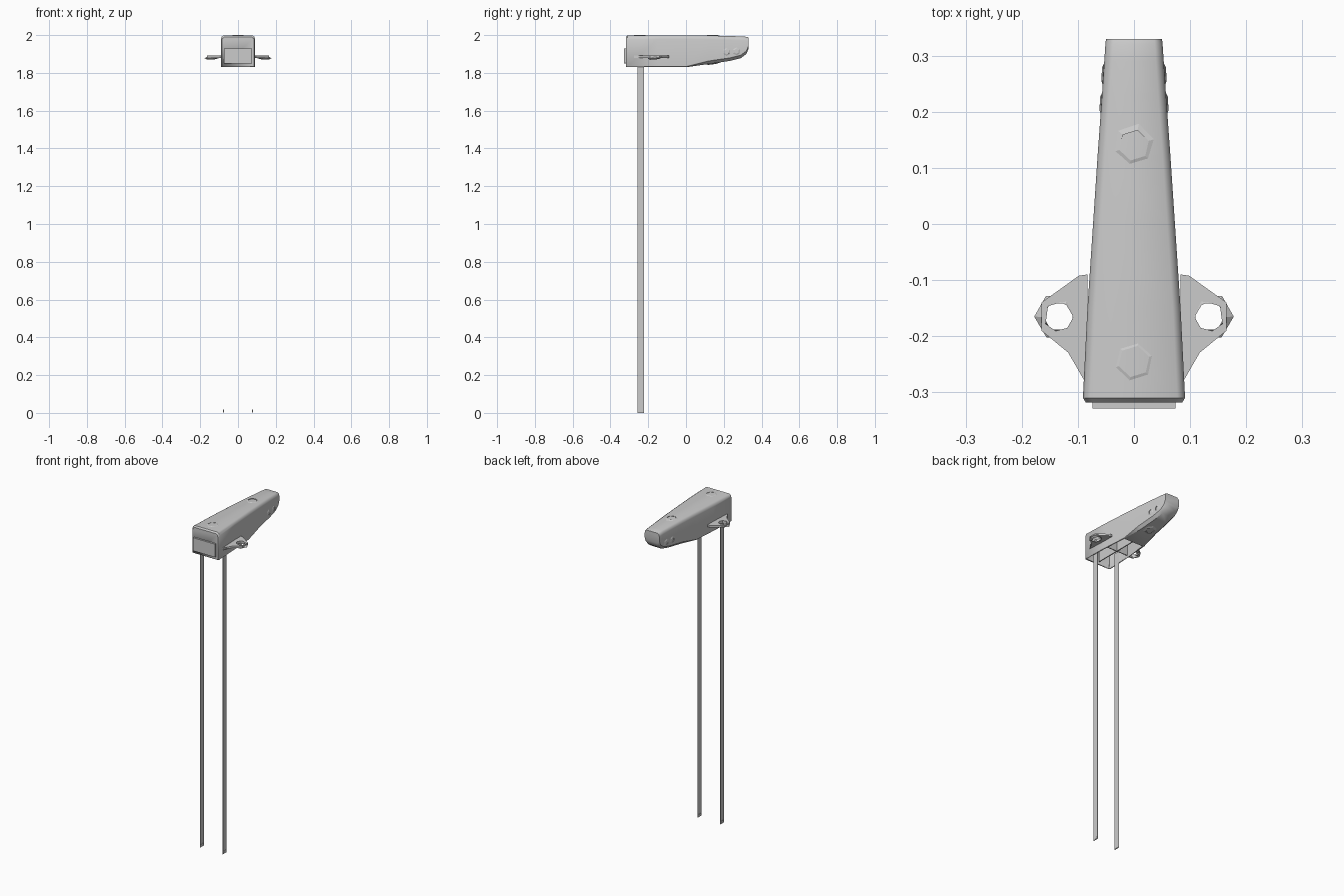
import bpy, bmesh
from math import pi, cos, sin
from mathutils import Vector

if "Cube" in bpy.data.objects:
    bpy.data.objects.remove(bpy.data.objects["Cube"])


def make(name, bm, smooth=False):
    bmesh.ops.recalc_face_normals(bm, faces=bm.faces)
    me = bpy.data.meshes.new(name)
    bm.to_mesh(me)
    bm.free()
    ob = bpy.data.objects.new(name, me)
    bpy.context.collection.objects.link(ob)
    if smooth:
        bpy.ops.object.select_all(action='DESELECT')
        ob.select_set(True)
        bpy.context.view_layer.objects.active = ob
        bpy.ops.object.shade_smooth_by_angle(angle=0.7)
    return ob


def box(name, lo, hi):
    bm = bmesh.new()
    bmesh.ops.create_cube(bm, size=1)
    lo, hi = Vector(lo), Vector(hi)
    for v in bm.verts:
        v.co = Vector([(lo[i] + hi[i]) / 2 + v.co[i] * (hi[i] - lo[i]) for i in range(3)])
    return make(name, bm)


def ring(name, loc, major, minor, rot=(0, 0, 0), squash=1.0):
    # low-poly grommet: six sides around, triangular tube
    bpy.ops.mesh.primitive_torus_add(major_segments=6, minor_segments=3, location=loc,
                                     rotation=rot, major_radius=major, minor_radius=minor)
    ob = bpy.context.object
    ob.name = name
    ob.scale.z = squash
    return ob


def half_width(y):
    return 0.09 - 0.04 * (y + 0.3) / 0.63


# Hollow tapered housing, lofted front to back; the front half is open below
sections = [(-0.318, 0.086, 1.832, 1.990), (-0.31, 0.091, 1.83, 1.998),
            (-0.15, 0.083, 1.83, 1.999), (0.0, 0.073, 1.83, 1.999),
            (0.12, 0.065, 1.847, 1.998), (0.23, 0.057, 1.863, 1.995),
            (0.29, 0.053, 1.878, 1.993), (0.32, 0.051, 1.90, 1.991),
            (0.33, 0.050, 1.925, 1.988)]
bm = bmesh.new()
rows = []
for y, w, zb, zt in sections:
    c = 0.016 if y > 0.05 else 0.003
    right = [(w - c, zb), (w, zb + c), (w, zt - 0.02), (w - 0.004, zt - 0.007), (w - 0.014, zt)]
    pts = right + [(-x, z) for x, z in reversed(right)]
    rows.append([bm.verts.new((x, y, z)) for x, z in pts])
n = len(rows[0])
for k in range(len(rows) - 1):
    for i in range(n):
        if i == n - 1 and k < 3:
            continue
        j = (i + 1) % n
        bm.faces.new((rows[k][i], rows[k][j], rows[k + 1][j], rows[k + 1][i]))
bm.faces.new(rows[0])
bm.faces.new(rows[-1])
shell = make("housing", bm, True)
mod = shell.modifiers.new("wall", 'SOLIDIFY')
mod.thickness = 0.006
mod.offset = -1

# Raised front panel and the inner compartment walls
box("front_panel", (-0.074, -0.329, 1.85), (0.074, -0.317, 1.93))
box("inner_ceiling", (-0.07, -0.305, 1.915), (0.07, 0.0, 1.92))
box("inner_back_wall", (-0.066, -0.005, 1.835), (0.066, 0.0, 1.95))
box("inner_cross_wall", (-0.074, -0.15, 1.84), (0.074, -0.145, 1.915))
box("inner_middle_wall", (-0.003, -0.30, 1.84), (0.003, -0.005, 1.915))

# Grommets on the top and the sloped underside
ring("top_grommet_rear", (0, 0.14, 1.996), 0.032, 0.009, (0, 0, 0.3), 0.5)
ring("top_grommet_front", (0, -0.245, 1.996), 0.033, 0.009, (0, 0, 0.3), 0.5)
ring("bottom_grommet", (0, 0.14, 1.85), 0.031, 0.009, (0.14, 0, 0.3), 0.5)

for s, side in ((-1, "left"), (1, "right")):
    # Side tab with a round hole, bridged from outline to hole edge
    outline = [(0.083, -0.09), (0.098, -0.092), (0.165, -0.14), (0.165, -0.19),
               (0.098, -0.245), (0.088, -0.28), (0.084, -0.20), (0.083, -0.14)]
    bm = bmesh.new()
    out = [bm.verts.new((s * x, y, 1.885)) for x, y in outline]
    angles = [pi * a / 180 for a in (135, 100, 45, -30, -80, -130, 190, 160)]
    hole = [bm.verts.new((s * (0.135 + 0.026 * cos(a)), -0.165 + 0.026 * sin(a), 1.885))
            for a in angles]
    for i in range(8):
        j = (i + 1) % 8
        bm.faces.new((out[i], out[j], hole[j], hole[i]))
    tab = make(side + "_tab", bm)
    mod = tab.modifiers.new("thickness", 'SOLIDIFY')
    mod.thickness = 0.012
    mod.offset = 0
    ring(side + "_tab_grommet", (s * 0.135, -0.165, 1.881), 0.033, 0.010, (0.1, 0.1 * s, 0), 0.9)

    # Pair of small grommets near the tail
    for i, y in enumerate((0.215, 0.267)):
        ring(f"{side}_tail_grommet_{i + 1}", (s * (half_width(y) + 0.001), y, 1.911 + i * 0.003),
             0.016, 0.005, (0, pi / 2, s * 0.06), 0.6)

    # Long flat hanging strap with a folded end
    x = s * 0.077
    box(side + "_strap", (x - 0.001, -0.258, 0.0), (x + 0.001, -0.222, 1.90))
    box(side + "_strap_end", (x - 0.003, -0.256, 0.003), (x + 0.003, -0.224, 0.018))
